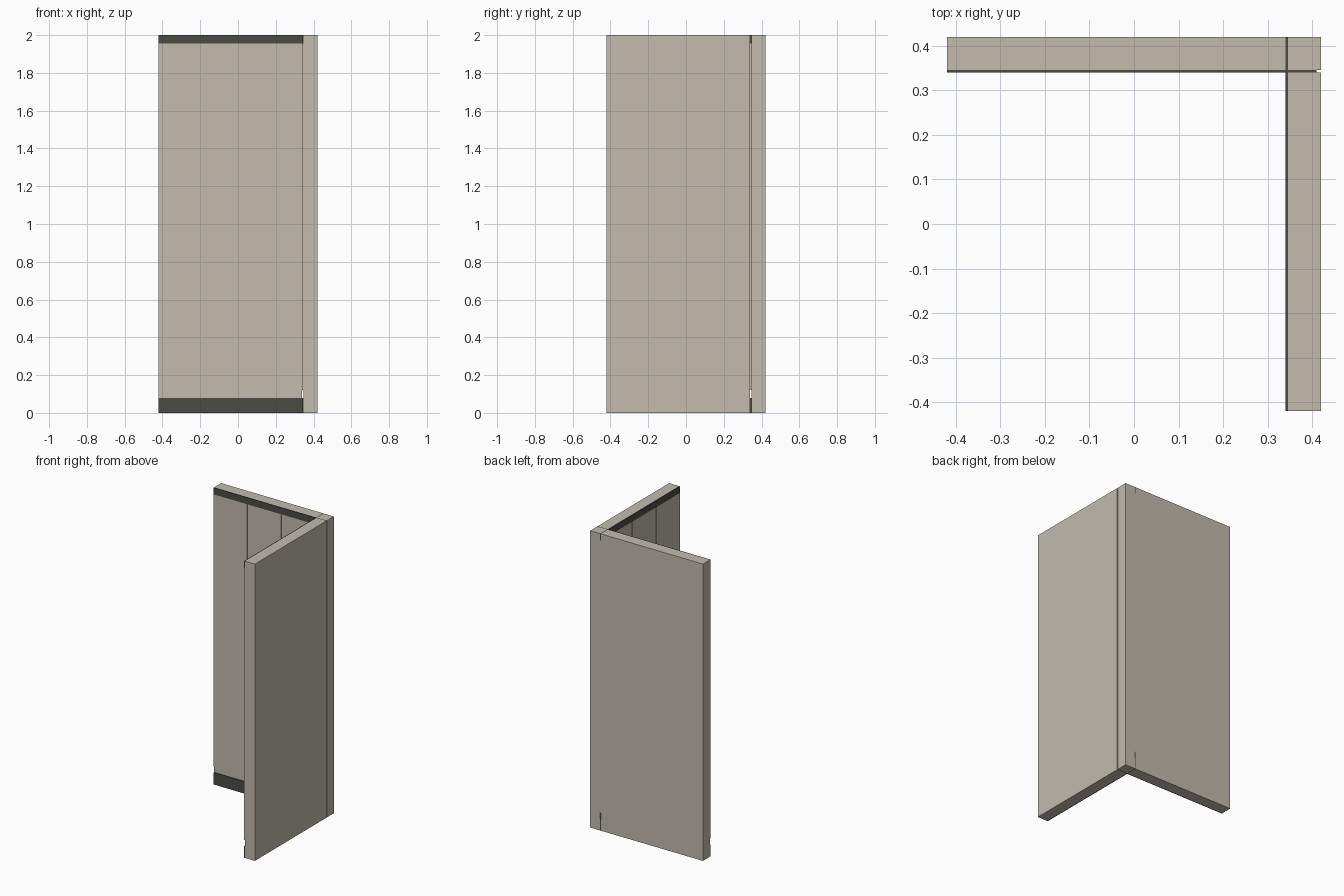
import bpy
import bmesh
from mathutils import Vector

default = bpy.data.objects.get("Cube")
if default:
    bpy.data.objects.remove(default, do_unlink=True)


def material(name, rgb):
    m = bpy.data.materials.new(name)
    m.use_nodes = True
    m.diffuse_color = (*rgb, 1)
    m.node_tree.nodes["Principled BSDF"].inputs["Base Color"].default_value = (*rgb, 1)
    return m


beige = material("warm_beige", (0.54, 0.50, 0.42))
dark = material("dark_grey", (0.07, 0.07, 0.06))


def box(name, xs, ys, zs, mat):
    lo, hi = Vector((xs[0], ys[0], zs[0])), Vector((xs[1], ys[1], zs[1]))
    bm = bmesh.new()
    bmesh.ops.create_cube(bm, size=1)
    for v in bm.verts:
        v.co = (lo + hi) / 2 + v.co * (hi - lo)
    mesh = bpy.data.meshes.new(name)
    bm.to_mesh(mesh)
    bm.free()
    mesh.materials.append(mat)
    obj = bpy.data.objects.new(name, mesh)
    bpy.context.collection.objects.link(obj)


HALF, INNER, SLAB, HEIGHT = 0.42, 0.34, 0.346, 2.0
LINING = (INNER, SLAB)
SKIRT_TOP, PANEL_BOTTOM, CORNICE_BOTTOM = 0.08, 0.12, 1.955
GROOVE = 0.006
FULL = (0, HEIGHT)

# Structural slabs and the corner post
box("back_wall", (-HALF, INNER), (SLAB, HALF), FULL, beige)
box("left_wall", (SLAB, HALF), (-HALF, INNER), FULL, beige)
box("corner_post", (SLAB, HALF), (SLAB, HALF), FULL, beige)


# Thin lining on each wall: skirting, three panels and top trim
def lining(side, end, place):
    def strip(name, start, stop, zs, mat):
        xs, ys = place((start, stop))
        box(f"{side}_{name}", xs, ys, zs, mat)

    strip("skirting", -HALF, end, (0, SKIRT_TOP), dark)
    strip("top_trim", -HALF, end, (CORNICE_BOTTOM, HEIGHT), dark)
    step = (INNER + HALF) / 3
    for i in range(3):
        start = -HALF + i * step + (GROOVE / 2 if i else 0)
        stop = end if i == 2 else -HALF + (i + 1) * step - GROOVE / 2
        strip(f"panel_{i + 1}", start, stop, (PANEL_BOTTOM, CORNICE_BOTTOM), beige)


# The left lining runs through the corner; the back one stops on either side of it
lining("left", HALF, lambda span: (LINING, span))
lining("back", INNER, lambda span: (span, LINING))
for name, zs, mat in (("skirting", (0, SKIRT_TOP), dark),
                      ("panel", (PANEL_BOTTOM, CORNICE_BOTTOM), beige),
                      ("top_trim", (CORNICE_BOTTOM, HEIGHT), dark)):
    box(f"corner_{name}", (SLAB, 0.41), LINING, zs, mat)
